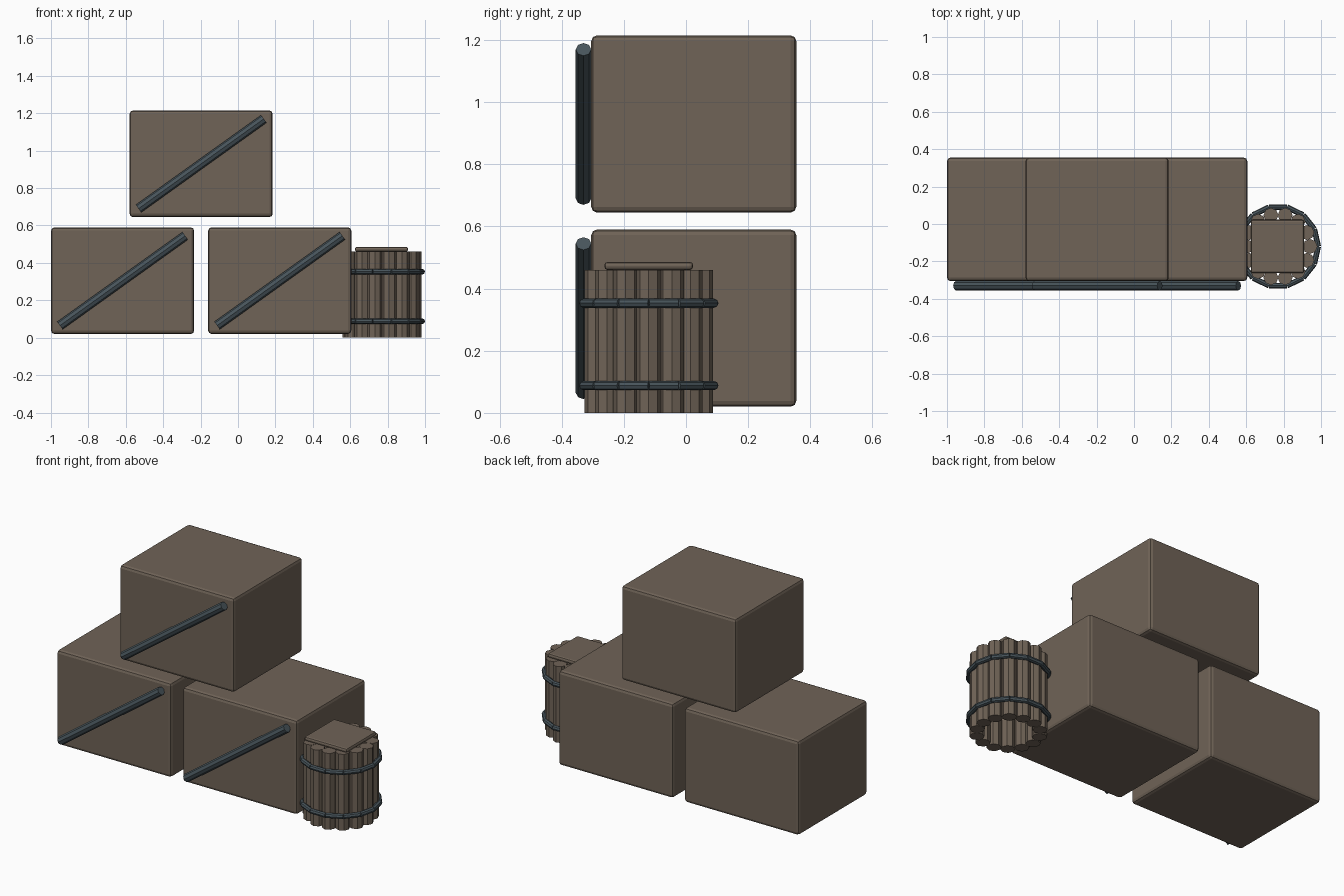
import bpy
from math import cos, sin, pi
from mathutils import Vector

if "Cube" in bpy.data.objects:
    bpy.data.objects.remove(bpy.data.objects["Cube"])


def material(name, color):
    m = bpy.data.materials.new(name)
    m.diffuse_color = (*color, 1)
    m.use_nodes = True
    m.node_tree.nodes["Principled BSDF"].inputs["Base Color"].default_value = m.diffuse_color
    return m


wood = material("wood", (0.16, 0.125, 0.095))
iron = material("iron", (0.065, 0.09, 0.105))


def box(name, center, size, bevel):
    bpy.ops.mesh.primitive_cube_add(size=1, location=center)
    ob = bpy.context.object
    ob.name = name
    ob.scale = size
    bpy.ops.object.transform_apply(location=False, rotation=False, scale=True)
    mod = ob.modifiers.new("rounded_edges", 'BEVEL')
    mod.width = bevel
    mod.segments = 2
    ob.data.materials.append(wood)
    return ob


def rod(name, a, b, radius, mat, sides=8):
    a, b = Vector(a), Vector(b)
    bpy.ops.mesh.primitive_cylinder_add(vertices=sides, radius=radius,
                                        depth=(b - a).length, location=(a + b) / 2)
    ob = bpy.context.object
    ob.name = name
    ob.rotation_euler = (b - a).to_track_quat('Z', 'Y').to_euler()
    ob.data.materials.append(mat)
    return ob


# Three crates, each with a diagonal iron brace on the front
for name, x, z in (("left_crate", -0.617, 0.305),
                   ("right_crate", 0.223, 0.305),
                   ("top_crate", -0.197, 0.93)):
    box(name, (x, 0.025, z), (0.765, 0.66, 0.57), 0.018)
    rod(name + "_brace", (x - 0.335, -0.33, z - 0.24),
        (x + 0.335, -0.33, z + 0.24), 0.025, iron)

# Barrel: a circle of round staves, two hoops of short rods, a square lid
CX, CY, N = 0.77, -0.12, 14


def on_circle(i, r, z):
    t = 2 * pi * i / N
    return (CX + r * cos(t), CY + r * sin(t), z)


for i in range(N):
    rod(f"barrel_stave_{i + 1}", on_circle(i, 0.171, 0), on_circle(i, 0.171, 0.46), 0.04, wood)
for label, z in (("lower", 0.088), ("upper", 0.353)):
    for i in range(N):
        rod(f"{label}_hoop_segment_{i + 1}", on_circle(i, 0.215, z),
            on_circle(i + 1, 0.215, z), 0.015, iron)

box("barrel_lid", (CX - 0.003, CY, 0.473), (0.285, 0.286, 0.026), 0.011)
